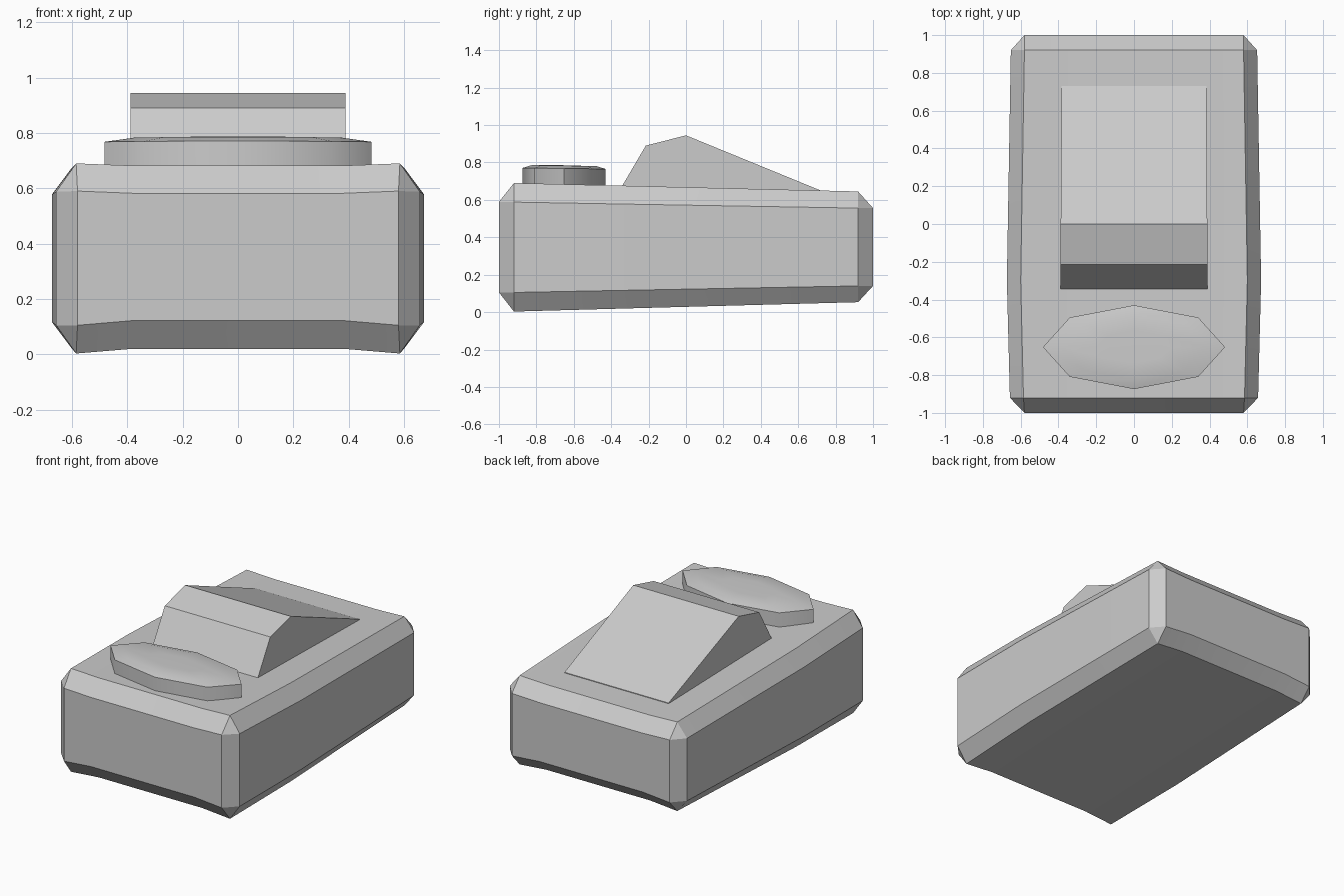
import bpy, bmesh, math

if "Cube" in bpy.data.objects:
    bpy.data.objects.remove(bpy.data.objects["Cube"])


def make_object(name, bm, angle):
    bmesh.ops.remove_doubles(bm, verts=bm.verts, dist=0.0005)
    bmesh.ops.recalc_face_normals(bm, faces=bm.faces)
    mesh = bpy.data.meshes.new(name)
    bm.to_mesh(mesh)
    bm.free()
    ob = bpy.data.objects.new(name, mesh)
    bpy.context.collection.objects.link(ob)
    bpy.ops.object.select_all(action='DESELECT')
    ob.select_set(True)
    bpy.context.view_layer.objects.active = ob
    bpy.ops.object.shade_smooth_by_angle(angle=math.radians(angle))
    return ob


def loft(name, rings, angle):
    """Skin a list of closed rings and cap both ends."""
    bm = bmesh.new()
    loops = [[bm.verts.new(p) for p in ring] for ring in rings]
    n = len(loops[0])
    for a, b in zip(loops, loops[1:]):
        for i in range(n):
            j = (i + 1) % n
            bm.faces.new((a[i], a[j], b[j], b[i]))
    bm.faces.new(loops[0])
    bm.faces.new(loops[-1])
    return make_object(name, bm, angle)


# Body: chamfered box with bowed sides, tapered height and slightly hollow top and bottom
def section(y, inner, outer, bottom, low, high, top):
    half = [(0.38, bottom + 0.017), (inner, bottom), (outer, low),
            (outer, high), (inner, top), (0.38, top - 0.008)]
    return [(x, y, z) for x, z in half] + [(-x, y, z) for x, z in reversed(half)]


loft("body", [
    section(-1.00, 0.58, 0.58, 0.105, 0.105, 0.59, 0.59),
    section(-0.92, 0.585, 0.657, 0.003, 0.105, 0.588, 0.69),
    section(-0.30, 0.60, 0.673, 0.02, 0.117, 0.577, 0.675),
    section(0.92, 0.58, 0.652, 0.053, 0.14, 0.556, 0.645),
    section(1.00, 0.58, 0.58, 0.14, 0.14, 0.556, 0.556),
], 25)

# Wedge: side profile swept across the width, narrowing a little to the back
profile = [(-0.385, 0.60), (-0.215, 0.89), (0.0, 0.945), (0.73, 0.646), (0.73, 0.60)]
loft("wedge", [[(s * (0.388 - 0.007 * max(y, 0)), y, z) for y, z in profile]
               for s in (-1, 1)], 10)

# Button: flattened eight-sided disc with a low crown, tilted with the body top
outline = [(0.482, 0), (0.34, 0.157), (0, 0.222), (-0.34, 0.157),
           (-0.482, 0), (-0.34, -0.157), (0, -0.222), (0.34, -0.157)]
loft("button", [[(x * s, -0.652 + y * s, z - 0.012 * y) for x, y in outline]
                for s, z in ((1, 0.62), (1, 0.768), (0.78, 0.783), (0.4, 0.785))], 45)
